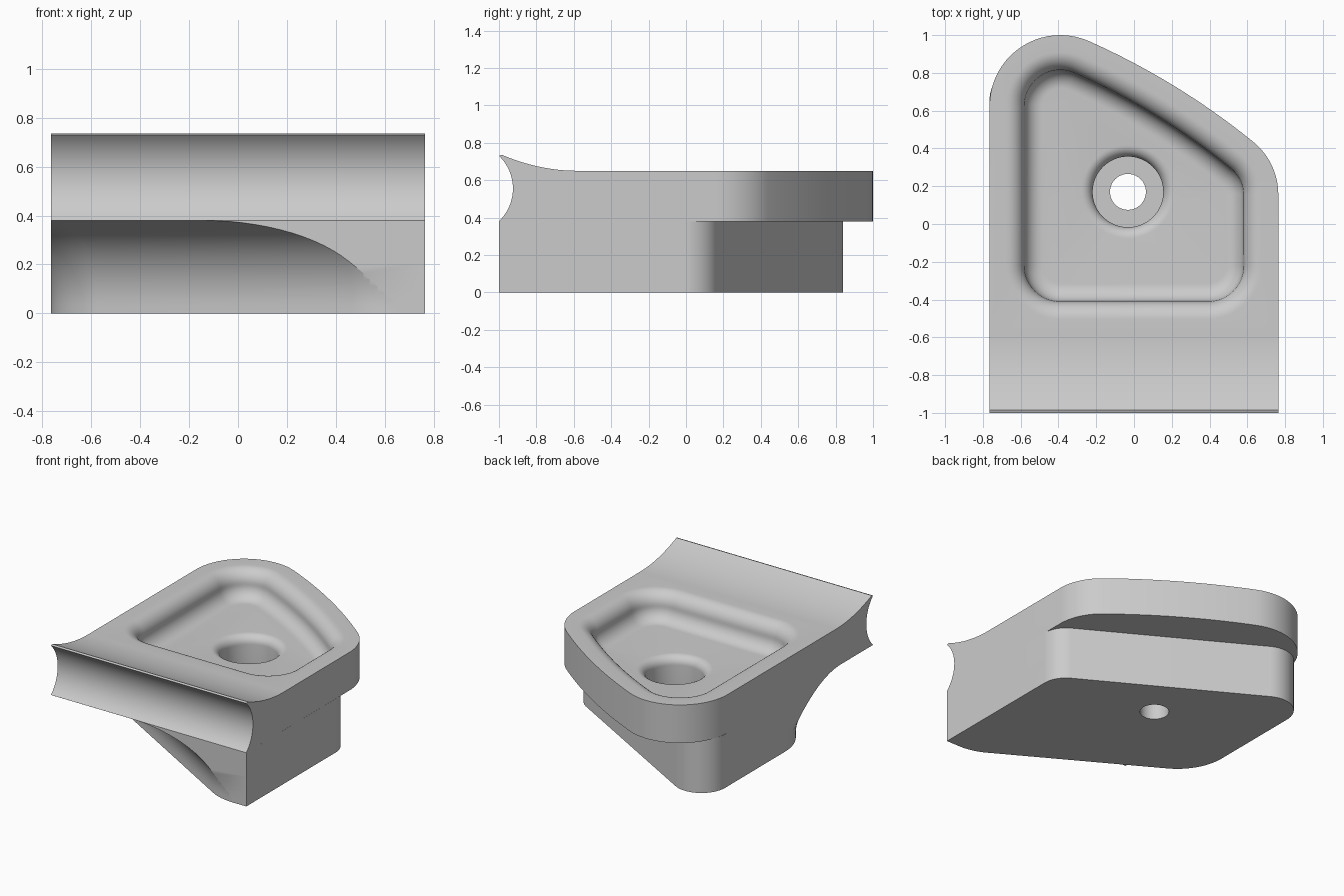
import bpy, bmesh, math
from mathutils import Vector

if "Cube" in bpy.data.objects:
    bpy.data.objects.remove(bpy.data.objects["Cube"], do_unlink=True)

HALF_W, SEAM, DECK = 0.765, 0.38, 0.65

grey = bpy.data.materials.new("plain grey")
grey.use_nodes = True
grey.diffuse_color = (0.6, 0.6, 0.6, 1)
grey.node_tree.nodes["Principled BSDF"].inputs["Base Color"].default_value = grey.diffuse_color


def arc(c, r, a0, a1, n):
    """Points on a circle from angle a0 to a1, in degrees."""
    steps = [math.radians(a0 + (a1 - a0) * i / n) for i in range(n + 1)]
    return [(c[0] + r * math.cos(a), c[1] + r * math.sin(a)) for a in steps]


def loft(name, rings):
    """Closed solid through rings that share one point count."""
    bm = bmesh.new()
    loops = [[bm.verts.new(p) for p in ring] for ring in rings]
    for a, b in zip(loops, loops[1:]):
        for i in range(len(a)):
            j = (i + 1) % len(a)
            bm.faces.new((a[i], a[j], b[j], b[i]))
    bm.faces.new(loops[0])
    bm.faces.new(loops[-1])
    bmesh.ops.remove_doubles(bm, verts=bm.verts, dist=1e-5)
    bmesh.ops.recalc_face_normals(bm, faces=bm.faces)
    mesh = bpy.data.meshes.new(name)
    bm.to_mesh(mesh)
    bm.free()
    mesh.materials.append(grey)
    ob = bpy.data.objects.new(name, mesh)
    bpy.context.collection.objects.link(ob)
    return ob


def combine(target, tool, operation):
    """Apply a boolean and drop the tool."""
    mod = target.modifiers.new("cut", "BOOLEAN")
    mod.operation, mod.object, mod.solver = operation, tool, "EXACT"
    bpy.context.view_layer.objects.active = target
    bpy.ops.object.modifier_apply(modifier=mod.name)
    bpy.data.objects.remove(tool, do_unlink=True)


def at(points, z):
    return [(x, y, z) for x, y in points]


# Back edge shared by plate and pocket: corner, shallow bow, corner
def back_edge(inset):
    def on(c, r, a, sign):
        a = math.radians(a)
        return (c[0] + sign * r * math.cos(a), c[1] + sign * r * math.sin(a))
    left = (-0.39, 0.625)
    bow = on(on(left, 0.375, 66, 1), 3.9, 66, -1)
    right = on(on(bow, 3.9, 51, 1), 0.36, 51, -1)
    return (arc(left, 0.375 - inset, 180, 66, 20)
            + arc(bow, 3.9 - inset, 66, 51, 16)[1:-1]
            + arc(right, 0.36 - inset, 51, 0, 14))


# Upper plate: plan outline trimmed by the side profile
plan = back_edge(0) + [(HALF_W, -1), (-HALF_W, -1)]
plate = loft("bracket_body", [at(plan, SEAM), at(plan, 0.9)])

crest = [(y, DECK + (y + 0.58) ** 2 / 1.92) for y in
         [-0.58 - 0.405 * i / 16 for i in range(17)]]
groove = arc((-1.167, 0.555), 0.2417, 46.3, -46.3, 20)
side = [(1.1, 0.3), (1.1, DECK)] + crest + groove + [(-1, 0.3)]
slab = loft("side_profile", [[(x, y, z) for y, z in side] for x in (-0.9, 0.9)])
combine(plate, slab, "INTERSECT")


# Lower block: rounded polygon whose front wall flares into the plate
def rounded(corners, n=20):
    out = []
    for i, (x, y, r) in enumerate(corners):
        p = Vector((x, y))
        u = (Vector(corners[i - 1][:2]) - p).normalized()
        v = (Vector(corners[(i + 1) % len(corners)][:2]) - p).normalized()
        if r == 0:
            out.append((p, Vector((0, 0))))
            continue
        half = u.angle(v) / 2
        c = p + (u + v).normalized() * r / math.sin(half)
        n0 = (p + u * r / math.tan(half) - c).normalized()
        n1 = (p + v * r / math.tan(half) - c).normalized()
        for k in range(n + 1):
            d = n0.slerp(n1, k / n)
            out.append((c + d * r, d))
    return out


base = rounded([(-HALF_W, 0.972, 0.185), (HALF_W, 0.104, 0.185), (HALF_W, -1, 0),
                (0.556, -1, 0.38), (-HALF_W, -0.235, 0.38)])


def flared(offset, z):
    return [(*(p + d * offset if d.y < -1e-4 else p), z) for p, d in base]


FLARE = 0.35
rings = [flared(0, 0)]
for i in range(21):
    t = math.radians(90 * i / 20)
    rings.append(flared(FLARE * (1 - math.cos(t)), SEAM - FLARE + FLARE * math.sin(t)))
block = loft("lower_block", rings)

# Trim the flare flush with the front and sides
frame = [(-HALF_W, -1), (HALF_W, -1), (HALF_W, 1.2), (-HALF_W, 1.2)]
combine(block, loft("flare_trim", [at(frame, -0.1), at(frame, 0.5)]), "INTERSECT")
combine(plate, block, "UNION")

# Pocket with rolled rim and filleted floor
WALL, RIM = 0.185, 0.095
FLOOR = DECK - 2 * RIM


def pocket_ring(inset, z):
    r = 0.375 - inset
    pts = (back_edge(inset) + arc((0.39, -0.22), r, 0, -90, 14)
           + arc((-0.39, -0.22), r, -90, -180, 14))
    return at(pts, z)


rings = [pocket_ring(WALL - RIM, 0.9)]
for i in range(11):
    t = math.radians(9 * i)
    rings.append(pocket_ring(WALL - RIM + RIM * math.sin(t), DECK - RIM * (1 - math.cos(t))))
for i in range(1, 11):
    t = math.radians(9 * i)
    rings.append(pocket_ring(WALL + RIM * (1 - math.cos(t)), FLOOR + RIM * (1 - math.sin(t))))
combine(plate, loft("pocket_cutter", rings), "DIFFERENCE")

# Counterbored bolt hole with a rolled lip
bore = [(0.247, DECK - 0.05)]
for i in range(9):
    t = math.radians(90 * i / 8)
    bore.append((0.247 - 0.06 * math.sin(t), FLOOR - 0.06 * (1 - math.cos(t))))
bore += [(0.187, 0.25), (0.095, 0.25), (0.095, -0.1)]
rings = [at(arc((-0.032, 0.17), r, 0, 360, 64)[:-1], z) for r, z in bore]
combine(plate, loft("bore_cutter", rings), "DIFFERENCE")

# Smooth shading with crisp edges
bpy.ops.object.select_all(action="DESELECT")
plate.select_set(True)
bpy.context.view_layer.objects.active = plate
bpy.ops.object.shade_smooth_by_angle(angle=math.radians(30))
